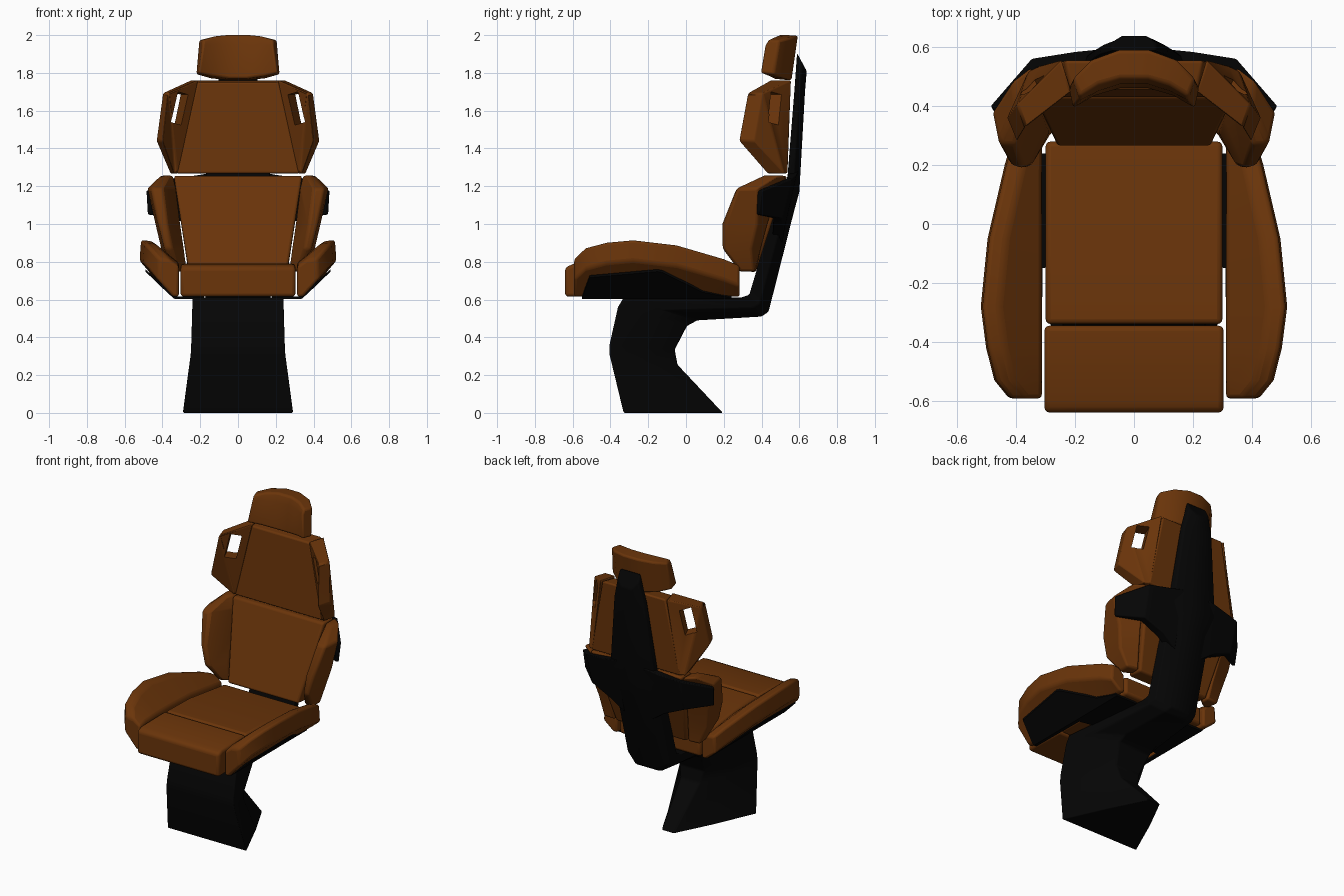
import bpy, bmesh, math
from mathutils import Matrix, Vector


def material(name, rgb):
    m = bpy.data.materials.new(name)
    m.diffuse_color = (*rgb, 1)
    return m


LEATHER = material("brown leather", (0.145, 0.035, 0.003))
BLACK = material("black frame", (0.0015, 0.0015, 0.0015))


def loft(name, rings, mat, bevel=0.014, mirror=False, cutter=None, tris=False):
    """Skin a list of equal-length closed rings, cap both ends, then soften."""
    bm = bmesh.new()
    vs = [[bm.verts.new(p) for p in r] for r in rings]
    n = len(rings[0])
    for a, b in zip(vs, vs[1:]):
        for i in range(n):
            j = (i + 1) % n
            bm.faces.new((a[i], a[j], b[j], b[i]))
    bm.faces.new(vs[0])
    bm.faces.new(vs[-1])
    if tris:
        bmesh.ops.triangulate(bm, faces=bm.faces[:])
    bmesh.ops.recalc_face_normals(bm, faces=bm.faces[:])
    me = bpy.data.meshes.new(name)
    bm.to_mesh(me)
    bm.free()
    ob = bpy.data.objects.new(name, me)
    bpy.context.collection.objects.link(ob)
    me.materials.append(mat)
    bpy.ops.object.select_all(action='DESELECT')
    bpy.context.view_layer.objects.active = ob
    ob.select_set(True)
    if bevel:
        m = ob.modifiers.new("bevel", 'BEVEL')
        m.width, m.segments = bevel, 3
        m.limit_method, m.angle_limit = 'ANGLE', math.radians(28)
    if cutter:
        m = ob.modifiers.new("slot", 'BOOLEAN')
        m.operation, m.object = 'DIFFERENCE', cutter
    if mirror:
        m = ob.modifiers.new("mirror", 'MIRROR')
        m.use_axis = (True, False, False)
    bpy.ops.object.shade_smooth_by_angle(angle=math.radians(32))
    return ob


def slab(name, profile, half_widths, mat, bevel=0.014):
    """Side profile (y, z) stretched across x, with a half width per point."""
    rings = [[(s * w, y, z) for (y, z), w in zip(profile, half_widths)] for s in (-1, 1)]
    return loft(name, rings, mat, bevel)


# pedestal and back spine: front point, back point, then half widths front, middle, back ridge
path = [
    ((-0.33, 0.0), (0.195, 0.0), 0.295, 0.165, 0.045),
    ((-0.405, 0.31), (-0.045, 0.255), 0.253, 0.185, 0.07),
    ((-0.405, 0.36), (-0.06, 0.335), 0.25, 0.20, 0.09),
    ((-0.36, 0.56), (0.005, 0.46), 0.243, 0.22, 0.12),
    ((-0.33, 0.61), (0.06, 0.49), 0.243, 0.21, 0.12),
    ((0.29, 0.61), (0.40, 0.51), 0.175, 0.165, 0.09),
    ((0.335, 0.625), (0.437, 0.535), 0.17, 0.16, 0.07),
    ((0.45, 1.01), (0.57, 1.06), 0.17, 0.16, 0.055),
    ((0.535, 1.22), (0.60, 1.17), 0.175, 0.165, 0.05),
    ((0.575, 1.72), (0.63, 1.70), 0.115, 0.11, 0.045),
    ((0.588, 1.905), (0.639, 1.81), 0.075, 0.075, 0.04),
]
rings = []
for (fy, fz), (by, bz), w, m, r in path:
    my, mz = fy + 0.55 * (by - fy), fz + 0.55 * (bz - fz)
    rings.append([(-w, fy, fz), (w, fy, fz), (m, my, mz),
                  (r, by, bz), (-r, by, bz), (-m, my, mz)])
loft("pedestal_and_spine", rings, BLACK, 0.008)

# side brackets reaching round from the spine
loft("back_bracket", [
    [(0.10, 0.45, 0.90), (0.10, 0.51, 0.90), (0.10, 0.595, 1.28), (0.10, 0.56, 1.28)],
    [(0.20, 0.46, 0.97), (0.20, 0.52, 0.97), (0.20, 0.585, 1.26), (0.20, 0.54, 1.26)],
    [(0.33, 0.46, 1.03), (0.34, 0.51, 1.03), (0.347, 0.562, 1.24), (0.33, 0.53, 1.24)],
    [(0.46, 0.375, 1.05), (0.48, 0.385, 1.05), (0.487, 0.40, 1.175), (0.465, 0.375, 1.175)],
], BLACK, 0.006, mirror=True)

# folded trays under the seat bolsters: y, inner x, outer x, outer z
rings = []
for y, xi, xo, zo in [(-0.55, 0.315, 0.345, 0.622), (-0.51, 0.315, 0.455, 0.728),
                      (-0.15, 0.31, 0.49, 0.76), (-0.125, 0.18, 0.485, 0.755),
                      (0.09, 0.18, 0.375, 0.65), (0.24, 0.18, 0.345, 0.622)]:
    rings.append([(xi, y, 0.603), (0.335, y, 0.603), (xo, y, zo - 0.012),
                  (xo, y, zo), (0.328, y, 0.616), (xi, y, 0.616)])
loft("seat_tray", rings, BLACK, 0, mirror=True)

# seat cushions
slab("seat_front_cushion", [(-0.64, 0.615), (-0.64, 0.77), (-0.60, 0.787), (-0.345, 0.79), (-0.345, 0.615)],
     [0.304] * 5, LEATHER, 0.018)
slab("seat_cushion", [(-0.34, 0.615), (-0.34, 0.79), (-0.10, 0.785), (0.28, 0.735), (0.28, 0.615)],
     [0.30] * 5, LEATHER, 0.018)

# seat bolsters: y, outer x, top z, inner top z
rings = []
for y, xo, zt, zi in [(-0.592, 0.425, 0.815, 0.775), (-0.53, 0.475, 0.873, 0.79),
                      (-0.42, 0.503, 0.902, 0.795), (-0.28, 0.521, 0.915, 0.795),
                      (-0.05, 0.498, 0.888, 0.785), (0.20, 0.44, 0.815, 0.75),
                      (0.284, 0.415, 0.78, 0.735)]:
    rings.append([(0.313, y, 0.615), (0.313, y, zi), (xo - 0.065, y, zt - 0.006),
                  (xo - 0.008, y, zt), (xo, y, zt - 0.11), (0.345, y, 0.615)])
loft("seat_bolster", rings, LEATHER, 0.014, mirror=True)

# lower back cushion
slab("lower_back_cushion", [(0.262, 0.755), (0.425, 1.255), (0.535, 1.255), (0.37, 0.745)],
     [0.262, 0.34, 0.34, 0.262], LEATHER, 0.014)

# lower back bolsters, stacked horizontal sections
levels = [
    (0.748, [(0.272, 0.37), (0.272, 0.31), (0.32, 0.28), (0.35, 0.29), (0.358, 0.365)]),
    (0.87, [(0.288, 0.40), (0.288, 0.31), (0.35, 0.195), (0.388, 0.195), (0.408, 0.35)]),
    (1.00, [(0.307, 0.435), (0.307, 0.355), (0.375, 0.188), (0.422, 0.205), (0.438, 0.38)]),
    (1.188, [(0.33, 0.495), (0.33, 0.415), (0.40, 0.268), (0.458, 0.27), (0.482, 0.38)]),
    (1.256, [(0.345, 0.54), (0.345, 0.45), (0.365, 0.42), (0.40, 0.41), (0.41, 0.49)]),
]
loft("lower_back_bolster", [[(x, y, z) for x, y in pts] for z, pts in levels],
     LEATHER, 0.014, mirror=True)

# upper back cushion
slab("upper_back_cushion", [(0.43, 1.268), (0.455, 1.75), (0.555, 1.76), (0.537, 1.268)],
     [0.328, 0.215, 0.235, 0.328], LEATHER, 0.01)

# slot cutter for the shoulder wings
me = bpy.data.meshes.new("slot_cutter")
bm = bmesh.new()
bmesh.ops.create_cube(bm, size=1)
bmesh.ops.transform(bm, verts=bm.verts, matrix=(
    Matrix.Translation((0.325, 0.425, 1.612)) @ Matrix.Rotation(math.radians(-24), 4, 'Z')
    @ Matrix.Rotation(math.radians(-13), 4, 'Y') @ Matrix.Diagonal((0.07, 0.40, 0.165, 1))))
bm.to_mesh(me)
bm.free()
slot = bpy.data.objects.new("slot_cutter", me)
bpy.context.collection.objects.link(slot)
slot.hide_render = True
slot.display_type = 'WIRE'

# shoulder wings with slots: front outline, back outline
loft("shoulder_wing", [
    [(0.212, 0.45, 1.762), (0.37, 0.327, 1.693), (0.398, 0.28, 1.44), (0.337, 0.43, 1.268), (0.32, 0.43, 1.268)],
    [(0.245, 0.557, 1.762), (0.397, 0.405, 1.693), (0.431, 0.36, 1.44), (0.358, 0.52, 1.268), (0.32, 0.537, 1.268)],
], LEATHER, 0.01, mirror=True, cutter=slot, tris=True)

# headrest, curved around the head
mid = [(0.048, 0.46, 1.77), (0.048, 0.475, 1.95), (0.048, 0.495, 2.002), (0.05, 0.592, 1.997), (0.05, 0.558, 1.76)]
side = [(0.135, 0.435, 1.783), (0.125, 0.45, 1.95), (0.12, 0.475, 1.994), (0.143, 0.558, 1.988), (0.145, 0.525, 1.77)]
end = [(0.208, 0.392, 1.80), (0.188, 0.417, 1.945), (0.185, 0.435, 1.975), (0.208, 0.492, 1.972), (0.222, 0.465, 1.792)]
flip = lambda ring: [(-x, y, z) for x, y, z in ring]
loft("headrest", [flip(end), flip(side), flip(mid), mid, side, end], LEATHER, 0.012)
